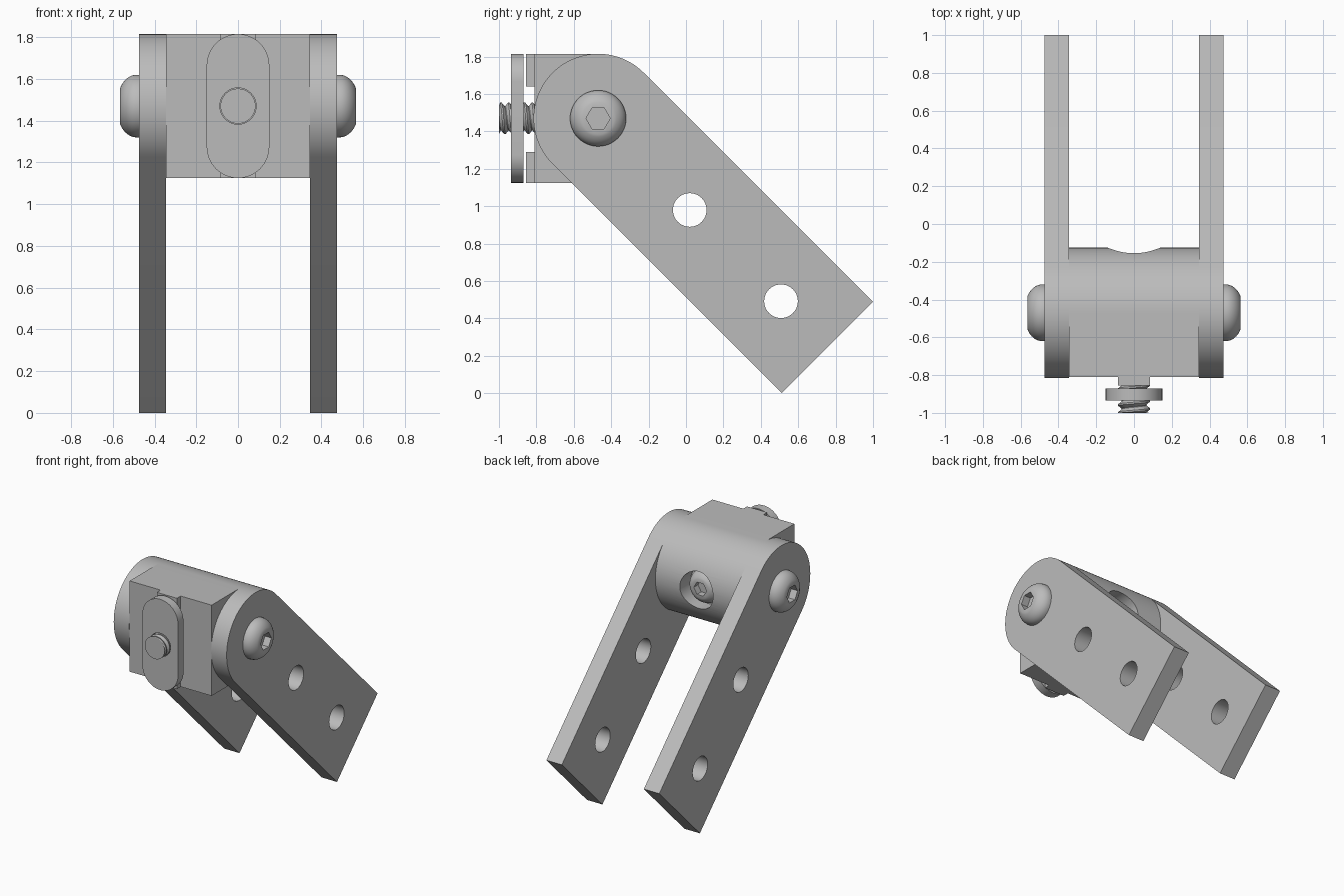
import bpy
import bmesh
from math import cos, sin, pi, radians
from mathutils import Matrix, Vector

if "Cube" in bpy.data.objects:
    bpy.data.objects.remove(bpy.data.objects["Cube"])

steel = bpy.data.materials.new("grey_steel")
GREY = (0.5, 0.5, 0.5, 1)
steel.use_nodes = True
steel.diffuse_color = GREY
steel.node_tree.nodes["Principled BSDF"].inputs["Base Color"].default_value = GREY

# Frames share the pivot point; local z is the extrusion direction
R = 0.345
PIVOT = Matrix.Translation((0, -0.47, 1.47))
LEFT = PIVOT @ Matrix(((0, 0, 1, 0), (1, 0, 0, 0), (0, 1, 0, 0), (0, 0, 0, 1)))
RIGHT = PIVOT @ Matrix.Rotation(pi, 4, 'Z') @ PIVOT.inverted() @ LEFT
FRONT = PIVOT @ Matrix.Rotation(pi / 2, 4, 'X')
BACK = PIVOT @ Matrix.Rotation(-pi / 2, 4, 'X')


def arc(r, a0, a1, n, centre=(0, 0)):
    """Points on an arc, angles in degrees."""
    angles = [radians(a0 + (a1 - a0) * i / n) for i in range(n + 1)]
    return [(centre[0] + r * cos(a), centre[1] + r * sin(a)) for a in angles]


def circle(r, n=48):
    return arc(r, 0, 360, n)[:-1]


def finish(name, bm, frame):
    bmesh.ops.recalc_face_normals(bm, faces=bm.faces)
    bm.transform(frame)
    mesh = bpy.data.meshes.new(name)
    bm.to_mesh(mesh)
    bm.free()
    mesh.materials.append(steel)
    obj = bpy.data.objects.new(name, mesh)
    bpy.context.collection.objects.link(obj)
    return obj


def stack(name, rings, frame):
    """Solid through (outline, height) rings with equal point counts."""
    bm = bmesh.new()
    loops = [[bm.verts.new((x, y, h)) for x, y in pts] for pts, h in rings]
    n = len(loops[0])
    for a, b in zip(loops, loops[1:]):
        for i in range(n):
            j = (i + 1) % n
            bm.faces.new((a[i], a[j], b[j], b[i]))
    bm.faces.new(loops[0][::-1])
    bm.faces.new(loops[-1])
    return finish(name, bm, frame)


def prism(name, outline, h0, h1, frame):
    return stack(name, [(outline, h0), (outline, h1)], frame)


def activate(obj):
    for other in bpy.context.selected_objects:
        other.select_set(False)
    obj.select_set(True)
    bpy.context.view_layer.objects.active = obj


def cut(obj, cutter):
    mod = obj.modifiers.new("cut", 'BOOLEAN')
    mod.operation = 'DIFFERENCE'
    mod.solver = 'EXACT'
    mod.object = cutter
    activate(obj)
    bpy.ops.object.modifier_apply(modifier=mod.name)
    bpy.data.objects.remove(cutter)


def smooth(obj):
    activate(obj)
    bpy.ops.object.shade_smooth_by_angle(angle=radians(30))


def button_head(name, r, height, base, frame):
    """Domed screw head with a hexagonal socket."""
    flat, lip = r * 0.57, height * 0.12
    rings = [(circle(r), base)]
    for i in range(9):
        t = i / 8 * radians(65)
        k = (1 - cos(t)) / (1 - cos(radians(65)))
        rise = sin(t) / sin(radians(65))
        rings.append((circle(r + (flat - r) * k), base + lip + (height - lip) * rise))
    head = stack(name, rings, frame)
    top = base + height
    cut(head, prism("socket", circle(r * 0.43, 6), top - height * 0.6, top + 0.1, frame))
    smooth(head)


# Side bars: rounded at the pivot, square at the far end, two holes each
down = Vector((1, -1)).normalized()
LENGTH = 1.733
bar_outline = arc(R, 45, 225, 48)
for end in (bar_outline[-1], bar_outline[0]):
    bar_outline.append(tuple(Vector(end) + down * LENGTH))
for side, frame in (("left", LEFT), ("right", RIGHT)):
    # the right frame is turned round, so flip its outline to match
    sign = 1 if side == "left" else -1
    bar = prism(side + "_bar", [(u * sign, v) for u, v in bar_outline], 0.345, 0.475, frame)
    for distance in (0.693, 1.383):
        c = down * distance
        hole = arc(0.09, 0, 360, 40, (c.x * sign, c.y))[:-1]
        cut(bar, prism("bar_hole", hole, 0.2, 0.6, frame))
    smooth(bar)
    button_head(side + "_pivot_screw", 0.15, 0.09, 0.475, frame)

# Centre block: square front, half-round back, bored for the clamp screw
block = prism("centre_block", arc(R, -90, 90, 48) + [(-0.34, R), (-0.34, -R)], -R, R, LEFT)
cut(block, prism("counterbore", circle(0.14), 0.215, 0.5, BACK))
smooth(block)

# Locating ridges above and below the clamp screw
for name, z0, z1 in (("upper_ridge", 0.17, R), ("lower_ridge", -R, -0.18)):
    prism(name, [(-0.085, z0), (0.085, z0), (0.085, z1), (-0.085, z1)], 0.33, 0.385, FRONT)

# Clamp plate: a rounded slot shape
plate_outline = arc(0.15, 0, 180, 32, (0, 0.195)) + arc(0.15, 180, 360, 32, (0, -0.195))
plate = prism("clamp_plate", plate_outline, 0.40, 0.465, FRONT)
cut(plate, prism("plate_hole", circle(0.087), 0.3, 0.6, FRONT))
smooth(plate)

# Clamp screw: head in the counterbore, core and helical thread
button_head("clamp_screw_head", 0.125, 0.085, 0.215, BACK)
smooth(prism("clamp_screw_core", circle(0.065, 32), 0.3, 0.53, FRONT))


def thread(name, root, crest, pitch, h0, h1, frame, n=32):
    bm = bmesh.new()
    profile = [(0, root), (0.4, crest), (0.6, crest)]
    turns = int((h1 - h0) / pitch) + 2
    columns = []
    for i in range(n + 1):
        a = 2 * pi * i / n
        column = []
        for t in range(-1, turns):
            for f, r in profile:
                h = min(max(h0 + pitch * (t + f + i / n), h0), h1)
                column.append(bm.verts.new((r * cos(a), r * sin(a), h)))
        columns.append(column)
    for a, b in zip(columns, columns[1:]):
        for k in range(len(a) - 1):
            bm.faces.new((a[k], b[k], b[k + 1], a[k + 1]))
    bmesh.ops.remove_doubles(bm, verts=bm.verts, dist=0.0001)
    smooth(finish(name, bm, frame))


thread("clamp_screw_thread", 0.063, 0.084, 0.042, 0.32, 0.53, FRONT)
